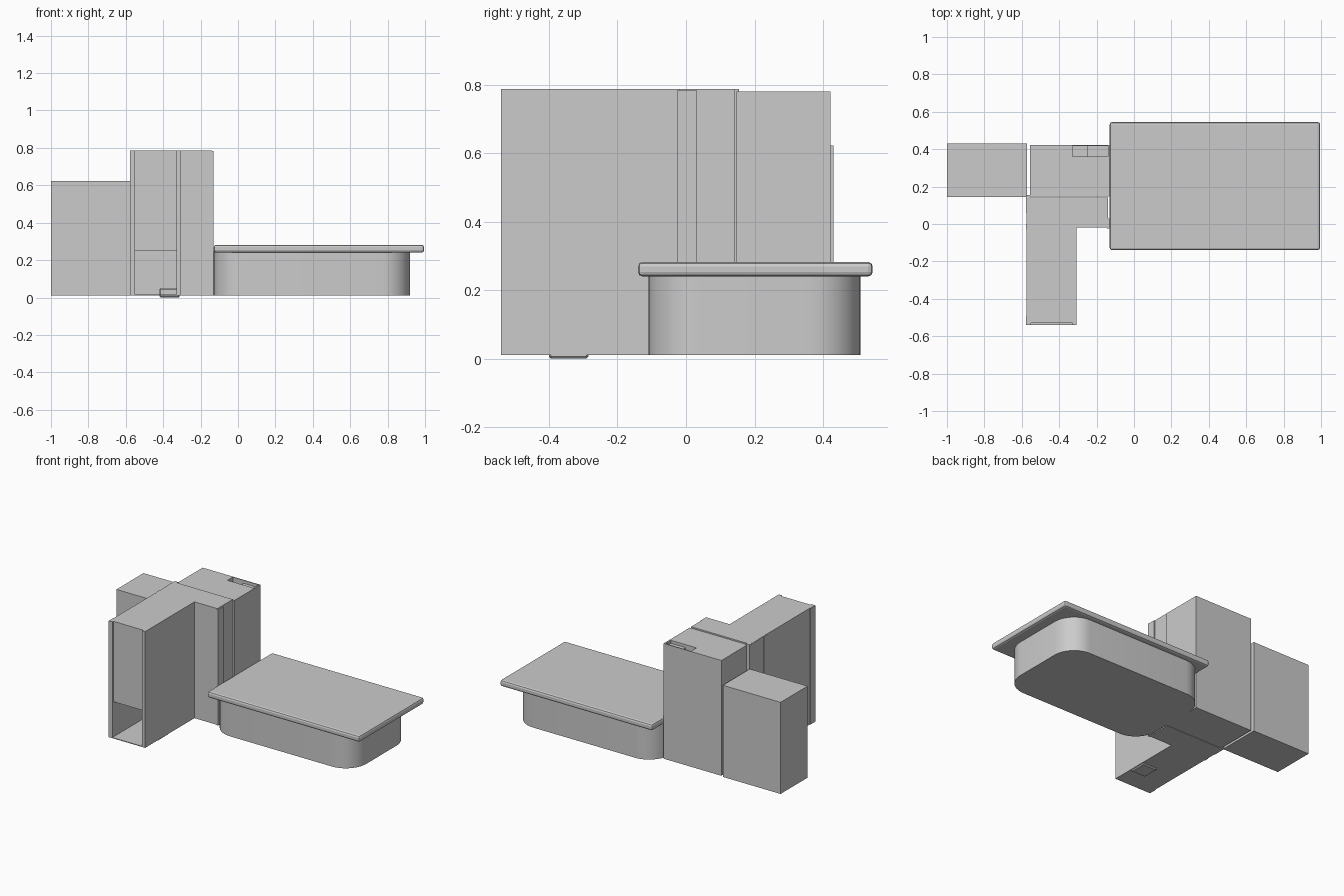
import bpy, bmesh, math

if "Cube" in bpy.data.objects:
    bpy.data.objects.remove(bpy.data.objects["Cube"])


def finish(name, bm):
    bmesh.ops.recalc_face_normals(bm, faces=bm.faces)
    mesh = bpy.data.meshes.new(name)
    bm.to_mesh(mesh)
    bm.free()
    ob = bpy.data.objects.new(name, mesh)
    bpy.context.collection.objects.link(ob)
    return ob


def box(name, x, y, z, bevel=0, segments=1):
    bm = bmesh.new()
    bmesh.ops.create_cube(bm, size=1)
    for v in bm.verts:
        for i, r in enumerate((x, y, z)):
            v.co[i] = r[0] if v.co[i] < 0 else r[1]
    ob = finish(name, bm)
    if bevel:
        m = ob.modifiers.new("bevel", 'BEVEL')
        m.width = bevel
        m.segments = segments
    return ob


def rounded_block(name, x, y, z, radius, steps=10):
    bm = bmesh.new()
    ring = []
    corners = ((x[1] - radius, y[1] - radius), (x[0] + radius, y[1] - radius),
               (x[0] + radius, y[0] + radius), (x[1] - radius, y[0] + radius))
    for k, (cx, cy) in enumerate(corners):
        for s in range(steps + 1):
            a = math.pi / 2 * (k + s / steps)
            ring.append(bm.verts.new((cx + radius * math.cos(a), cy + radius * math.sin(a), z[0])))
    face = bm.faces.new(ring)
    ext = bmesh.ops.extrude_face_region(bm, geom=[face])
    for g in ext['geom']:
        if isinstance(g, bmesh.types.BMVert):
            g.co.z = z[1]
    ob = finish(name, bm)
    bpy.context.view_layer.objects.active = ob
    ob.select_set(True)
    bpy.ops.object.shade_smooth_by_angle(angle=math.radians(30))
    ob.select_set(False)
    return ob


# Low table: overhanging slab on a rounded plinth
box("table_top", (-0.13, 0.995), (-0.14, 0.545), (0.24, 0.282), 0.013, 2)
rounded_block("table_plinth", (-0.13, 0.92), (-0.11, 0.51), (0.01, 0.245), 0.15)

# Side block at the far left
box("left_block", (-1.0, -0.573), (0.145, 0.43), (0.01, 0.622))

# Front cabinet: hollow shell, inset door above an open niche
box("front_cabinet_left_wall", (-0.574, -0.55), (-0.54, 0.155), (0.01, 0.787))
box("front_cabinet_right_wall", (-0.33, -0.308), (-0.54, 0.143), (0.01, 0.787))
box("front_cabinet_top", (-0.55, -0.33), (-0.53, 0.143), (0.765, 0.787))
box("front_cabinet_floor", (-0.55, -0.33), (-0.54, 0.143), (0.01, 0.015))
box("front_cabinet_back", (-0.55, -0.33), (0.12, 0.143), (0.015, 0.765))
box("front_cabinet_door", (-0.55, -0.33), (-0.53, -0.515), (0.25, 0.765))
for i, (a, b) in enumerate(((-0.54, -0.49), (-0.03, 0.0), (0.06, 0.155))):
    box(f"left_wall_strip_{i}", (-0.578, -0.574), (a, b), (0.01, 0.786))

# Middle cabinet with a corner post
box("middle_cabinet", (-0.308, -0.138), (-0.02, 0.143), (0.01, 0.787))
box("corner_post", (-0.145, -0.13), (-0.025, 0.03), (0.01, 0.784))

# Back cabinet with a recess in its top
back = box("back_cabinet", (-0.557, -0.13), (0.147, 0.422), (0.01, 0.78))
cutter = box("recess_cutter", (-0.33, -0.14), (0.36, 0.416), (0.72, 0.9))
cutter.hide_render = True
cutter.hide_set(True)
cut = back.modifiers.new("recess", 'BOOLEAN')
cut.object = cutter
cut.solver = 'EXACT'
box("recess_step", (-0.25, -0.14), (0.36, 0.416), (0.71, 0.76))

# Small foot under the front cabinet
box("foot", (-0.42, -0.312), (-0.40, -0.285), (0.0, 0.05), 0.006)
